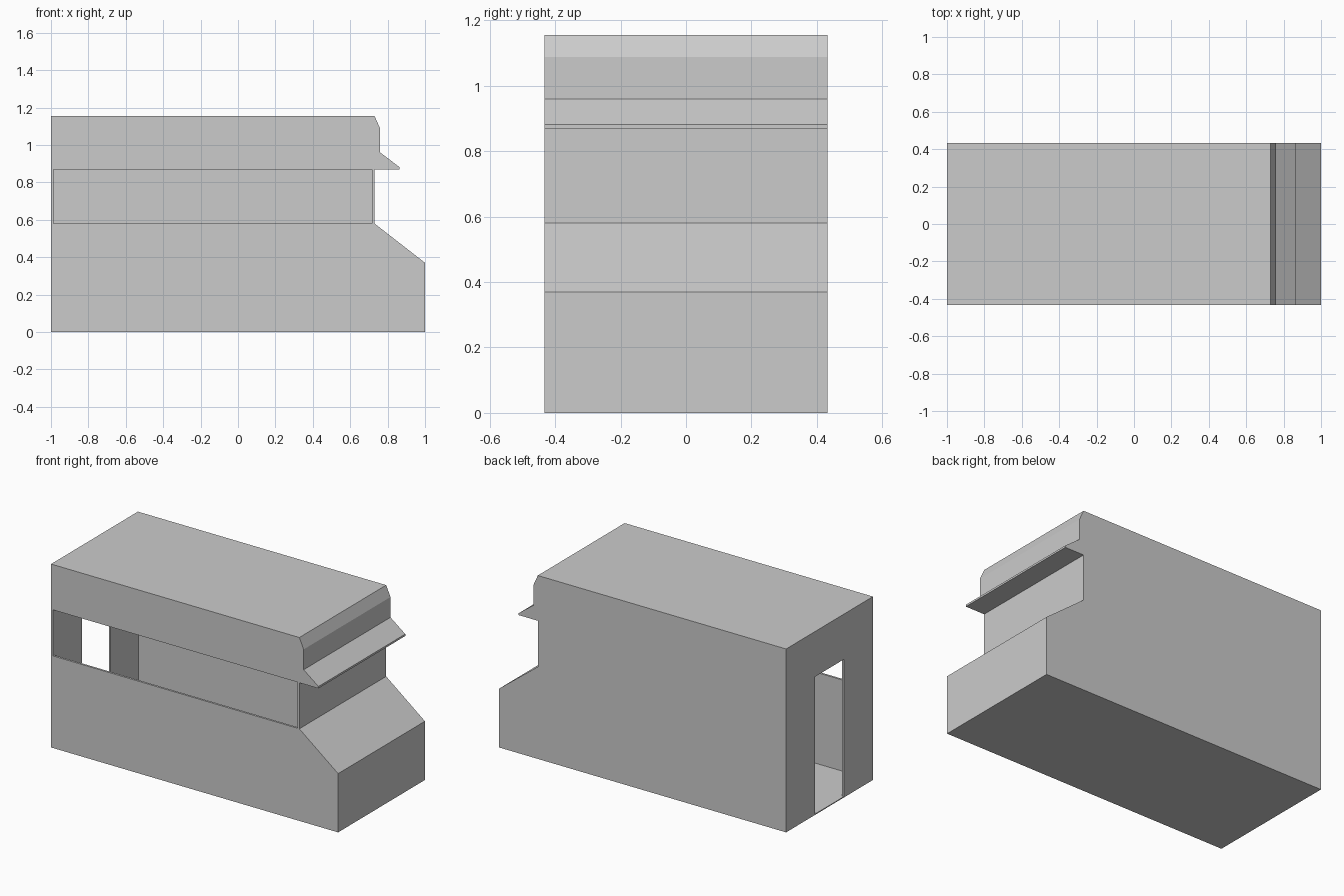
import bpy, bmesh

if "Cube" in bpy.data.objects:
    bpy.data.objects.remove(bpy.data.objects["Cube"])

HALF_W = 0.432   # half depth in y
WALL = 0.013     # wall thickness


def prism(name, profile, y0, y1):
    """Extrude an x-z profile from y0 to y1."""
    bm = bmesh.new()
    face = bm.faces.new([bm.verts.new((x, y0, z)) for x, z in profile])
    grown = bmesh.ops.extrude_face_region(bm, geom=[face])["geom"]
    verts = [v for v in grown if isinstance(v, bmesh.types.BMVert)]
    bmesh.ops.translate(bm, verts=verts, vec=(0, y1 - y0, 0))
    bmesh.ops.recalc_face_normals(bm, faces=bm.faces)
    mesh = bpy.data.meshes.new(name)
    bm.to_mesh(mesh)
    bm.free()
    obj = bpy.data.objects.new(name, mesh)
    bpy.context.collection.objects.link(obj)
    return obj


def box(name, x0, x1, y0, y1, z0, z1):
    return prism(name, [(x0, z0), (x1, z0), (x1, z1), (x0, z1)], y0, y1)


def cut(target, cutter):
    cutter.hide_render = True
    mod = target.modifiers.new(cutter.name, 'BOOLEAN')
    mod.operation = 'DIFFERENCE'
    mod.solver = 'EXACT'
    mod.object = cutter
    bpy.context.view_layer.objects.active = target
    bpy.ops.object.modifier_apply(modifier=mod.name)
    bpy.data.objects.remove(cutter)


# Outer shell: sloped nose, upright screen, visor and bevelled roof edge
shell = prism("cabin_shell", [
    (-1, 0), (1, 0), (1, 0.37), (0.73, 0.58), (0.73, 0.87), (0.863, 0.87),
    (0.863, 0.882), (0.76, 0.96), (0.76, 1.088), (0.73, 1.155), (-1, 1.155),
], -HALF_W, HALF_W)

# Hollow room, long side window opening and rear doorway
inner = HALF_W - WALL
cut(shell, box("room_cutter", -1 + WALL, 0.717, -inner, inner, 0.006, 0.87))
cut(shell, box("window_cutter", -1 + WALL, 0.717, -0.6, 0, 0.58, 0.87))
cut(shell, box("door_cutter", -1.2, -0.8, -0.143, 0.143, 0.006, 0.87))
